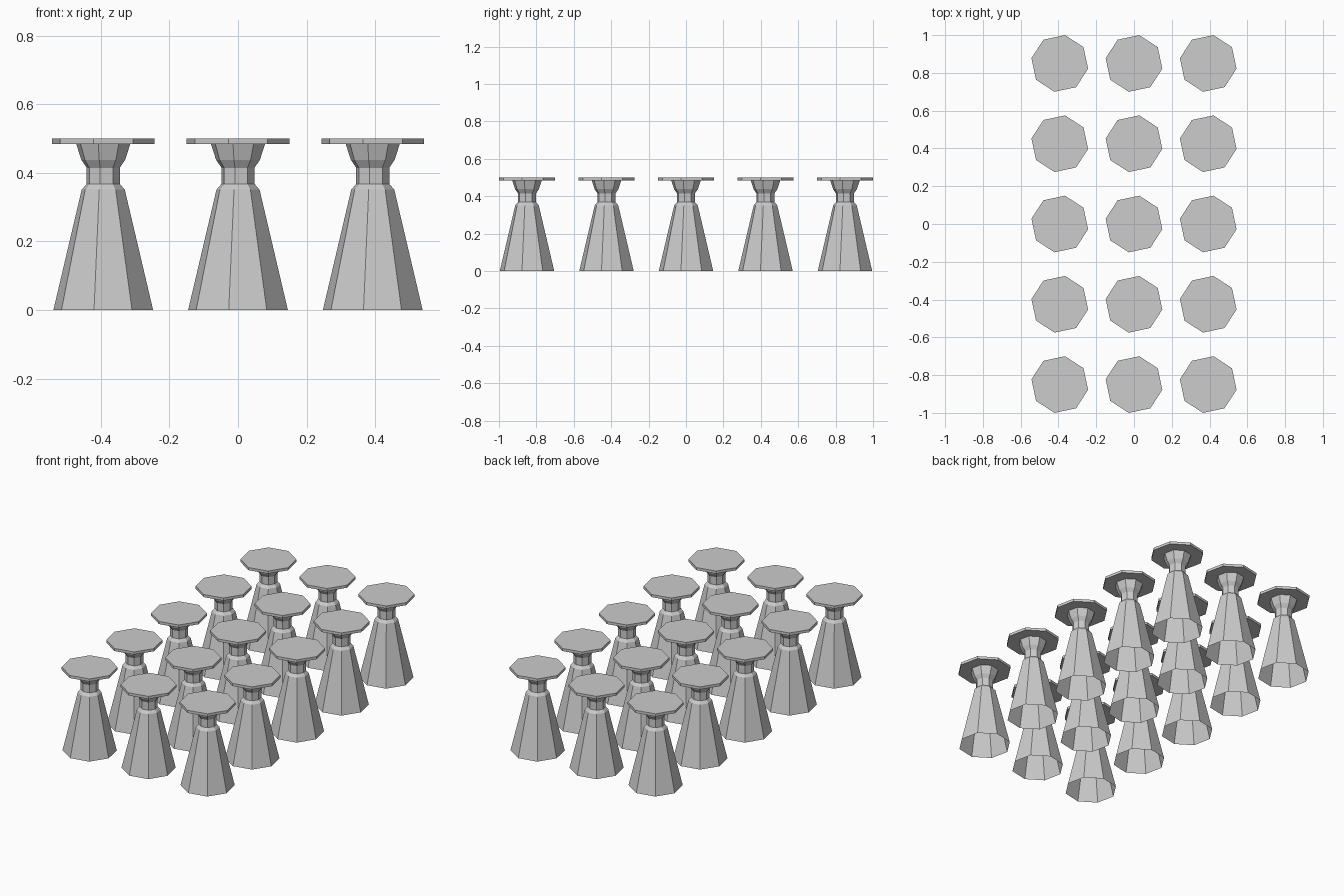
import bpy, bmesh
from math import cos, sin, pi, radians

cube = bpy.data.objects.get("Cube")
if cube:
    bpy.data.objects.remove(cube, do_unlink=True)

SIDES = 8
TURN = radians(-10.5)
SPACING_X, SPACING_Y = 0.393, 0.425

grey = bpy.data.materials.new("light_grey")
grey.use_nodes = True
colour = (0.604, 0.604, 0.604, 1)
grey.diffuse_color = colour
grey.node_tree.nodes["Principled BSDF"].inputs["Base Color"].default_value = colour


def turned_mesh(name, profile, capped):
    """Sweep (radius, height) points round z into an eight-sided shell."""
    bm = bmesh.new()
    angles = [TURN + 2 * pi * i / SIDES for i in range(SIDES)]
    rings = [[bm.verts.new((r * cos(a), r * sin(a), z)) for a in angles]
             for r, z in profile]
    for low, high in zip(rings, rings[1:]):
        for i in range(SIDES):
            j = (i + 1) % SIDES
            bm.faces.new((low[i], low[j], high[j], high[i]))
    if capped:
        bm.faces.new(rings[0][::-1])
        bm.faces.new(rings[-1])
    mesh = bpy.data.meshes.new(name)
    bm.to_mesh(mesh)
    bm.free()
    mesh.materials.append(grey)
    return mesh


# Hollow tapering pedestal with a narrow neck and flared collar, open below
pedestal = turned_mesh("pedestal", [(0.148, 0), (0.064, 0.351), (0.049, 0.368),
                                    (0.049, 0.415), (0.065, 0.438), (0.080, 0.484)], False)
# Thin solid seat disc
seat = turned_mesh("seat", [(0.1525, 0.484), (0.1525, 0.5)], True)

# Grid of stools sharing the two meshes
for row in range(-2, 3):
    for column in range(-1, 2):
        for mesh in (pedestal, seat):
            part = bpy.data.objects.new(f"stool_{mesh.name}", mesh)
            part.location = (column * SPACING_X, row * SPACING_Y, 0)
            bpy.context.collection.objects.link(part)
